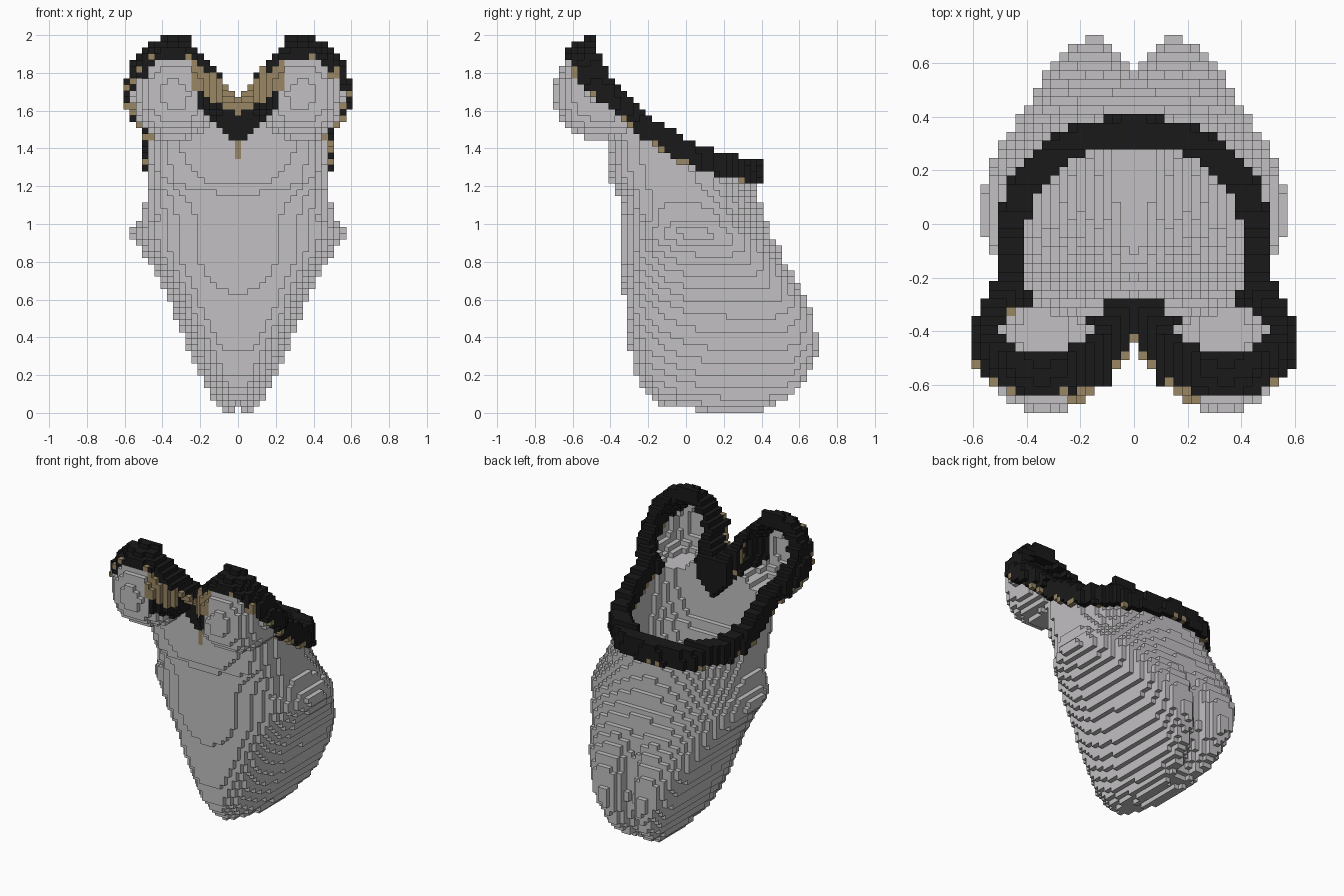
import bpy, math, random
from mathutils import Vector

if "Cube" in bpy.data.objects:
    bpy.data.objects.remove(bpy.data.objects["Cube"], do_unlink=True)
random.seed(4)
H = 2 / 61  # block size

# Torso stations: z, half width, front y, back y, widest y, front power, back power
STATIONS = [
    (0.00, 0.08, 0.12, 0.47, 0.28, 2.0, 2.0),
    (0.05, 0.11, -0.14, 0.58, 0.32, 2.2, 2.5),
    (0.10, 0.15, -0.21, 0.62, 0.36, 2.5, 3.0),
    (0.20, 0.205, -0.27, 0.675, 0.40, 2.8, 3.2),
    (0.35, 0.27, -0.30, 0.72, 0.42, 3.2, 3.4),
    (0.50, 0.325, -0.315, 0.69, 0.42, 3.5, 3.2),
    (0.60, 0.37, -0.325, 0.65, 0.38, 3.5, 3.0),
    (0.80, 0.47, -0.34, 0.53, 0.22, 3.2, 2.8),
    (0.95, 0.575, -0.345, 0.45, 0.04, 2.2, 2.4),
    (1.03, 0.525, -0.345, 0.42, 0.02, 2.4, 2.3),
    (1.15, 0.48, -0.355, 0.375, -0.02, 2.8, 2.2),
    (1.23, 0.47, -0.40, 0.355, -0.06, 3.2, 2.2),
    (1.45, 0.465, -0.415, 0.345, -0.10, 4.0, 2.2),
    (2.00, 0.465, -0.415, 0.345, -0.10, 4.0, 2.2),
]
# Neckline in side profile (y, z)
NECKLINE = [Vector(p) for p in (
    (-0.54, 2.10), (-0.53, 1.90), (-0.50, 1.81), (-0.40, 1.69), (-0.30, 1.60),
    (-0.20, 1.50), (0.0, 1.375), (0.20, 1.31), (0.36, 1.275), (0.90, 1.25))]
CUP_X, CUP_Y, CUP_Z = 0.345, -0.47, 1.71


def station(z):
    for a, b in zip(STATIONS, STATIONS[1:]):
        if z <= b[0]:
            t = (z - a[0]) / (b[0] - a[0])
            return [p + (q - p) * t for p, q in zip(a, b)]
    return STATIONS[-1]


def in_torso(x, y, z, s, grow):
    ax = abs(x)
    # solid floor and solid wedge between the cups
    if grow < 0 and (z < 0.08 or (ax < 0.13 and y < -0.29 and z > 1.42 + ax)):
        return False
    _, hw, front, back, mid, nf, nb = s
    # groove down the back
    groove = 0.14 * math.exp(-(x / 0.08) ** 2) * max(0, min(1, (0.85 - z) / 0.4))
    if z < H and ax < H * 0.6:
        return False
    hw += grow
    depth = (back - groove - mid if y > mid else mid - front) + grow
    if hw <= 0 or depth <= 0:
        return False
    n = nb if y > mid else nf
    return (ax / hw) ** n + (abs(y - mid) / depth) ** n <= 1


def in_cup(x, y, z, grow):
    """Egg that is longer towards the chest and tilted down at both ends."""
    dx, dy = abs(x) - CUP_X, y - CUP_Y
    dz = z - CUP_Z + (0.25 * dy if dy > 0 else -0.12 * dy)
    rx = 0.28 if dx < 0 else 0.222
    ry = 0.23 if dy < 0 else 0.30
    return sum((d / (r + grow)) ** 2
               for d, r in ((dx, rx), (dy, ry), (dz, 0.26))) <= 1


def neckline(y, z):
    """Signed distance to the neckline, negative below it."""
    p, best, below = Vector((y, z)), 9.0, y < NECKLINE[0].x
    for a, b in zip(NECKLINE, NECKLINE[1:]):
        t = max(0, min(1, (p - a).dot(b - a) / (b - a).length_squared))
        best = min(best, (a + (b - a) * t - p).length)
        if a.x <= y <= b.x:
            below = z < a.y + (b.y - a.y) * (y - a.x) / (b.x - a.x)
    return -best if below else best


# Fill the block grid
cells = {}
for k in range(61):
    z = (k + 0.5) * H
    s = station(z)
    # the rim is wider and flatter over the cups
    rise = max(0, min(1, (z - 1.6) / 0.15))
    band = 0.06 + 0.035 * rise
    for j in range(-21, 22):
        y = j * H
        d = neckline(y, z)
        if d > 0.065:
            continue
        rim = d > -band
        grow = 0.045 - 0.015 * rise if rim else 0
        for i in range(-18, 19):
            x = i * H
            ax = abs(x)
            if not (in_torso(x, y, z, s, grow) or in_cup(x, y, z, grow)):
                continue
            if in_torso(x, y, z, s, -0.06) or in_cup(x, y, z, -0.055):
                continue
            # open notch between the cups
            if y < -0.3 and ax < 0.25 and z > 1.68 + 1.1 * ax:
                continue
            vee = ax < 0.21 and y < -0.28 and z > 1.42 + ax
            part = "rim" if rim or vee else "shell"
            # worn specks along the lower edge of the rim
            if rim and d < 0.022 - band and random.random() < 0.25:
                part = "trim"
            cells[i, j, k] = part

# Tan facing between the cups, one block deep
for (i, j, k) in list(cells):
    ax, z = abs(i * H), (k + 0.5) * H
    if j * H < -0.3 and (i, j - 1, k) not in cells:
        if ax < 0.235 and 1.57 + 0.65 * ax < z < 1.72 + 0.6 * ax:
            cells[i, j, k] = "trim"
        elif i == 0 and 1.35 < z < 1.44:
            cells[i, j, k] = "trim"


def material(name, rgb):
    m = bpy.data.materials.new(name)
    m.use_nodes = True
    m.diffuse_color = (*rgb, 1)
    bsdf = m.node_tree.nodes["Principled BSDF"]
    bsdf.inputs["Base Color"].default_value = (*rgb, 1)
    bsdf.inputs["Roughness"].default_value = 0.8
    return m


def face_corners(axis, sign):
    u, v = (axis + 1) % 3, (axis + 2) % 3
    quad = []
    for a, b in ((0, 0), (1, 0), (1, 1), (0, 1)):
        c = [0, 0, 0]
        c[axis], c[u], c[v] = int(sign > 0), a, b
        quad.append(tuple(c))
    return quad if sign > 0 else quad[::-1]


SIDES = []
for axis in range(3):
    for sign in (-1, 1):
        step = [0, 0, 0]
        step[axis] = sign
        SIDES.append((step, face_corners(axis, sign)))


def build(name, part, mat):
    """Mesh the exposed block faces of one part."""
    index, faces = {}, []
    for cell, p in cells.items():
        if p != part:
            continue
        for step, quad in SIDES:
            if tuple(c + o for c, o in zip(cell, step)) in cells:
                continue
            corners = [tuple(c + o for c, o in zip(cell, q)) for q in quad]
            faces.append([index.setdefault(c, len(index)) for c in corners])
    verts = [((i - 0.5) * H, (j - 0.5) * H, k * H) for i, j, k in index]
    mesh = bpy.data.meshes.new(name)
    mesh.from_pydata(verts, [], faces)
    mesh.materials.append(mat)
    obj = bpy.data.objects.new(name, mesh)
    bpy.context.collection.objects.link(obj)


build("body_shell", "shell", material("light_grey", (0.54, 0.525, 0.54)))
build("neckline_rim", "rim", material("black", (0.010, 0.010, 0.010)))
build("neckline_trim", "trim", material("tan", (0.32, 0.24, 0.125)))
